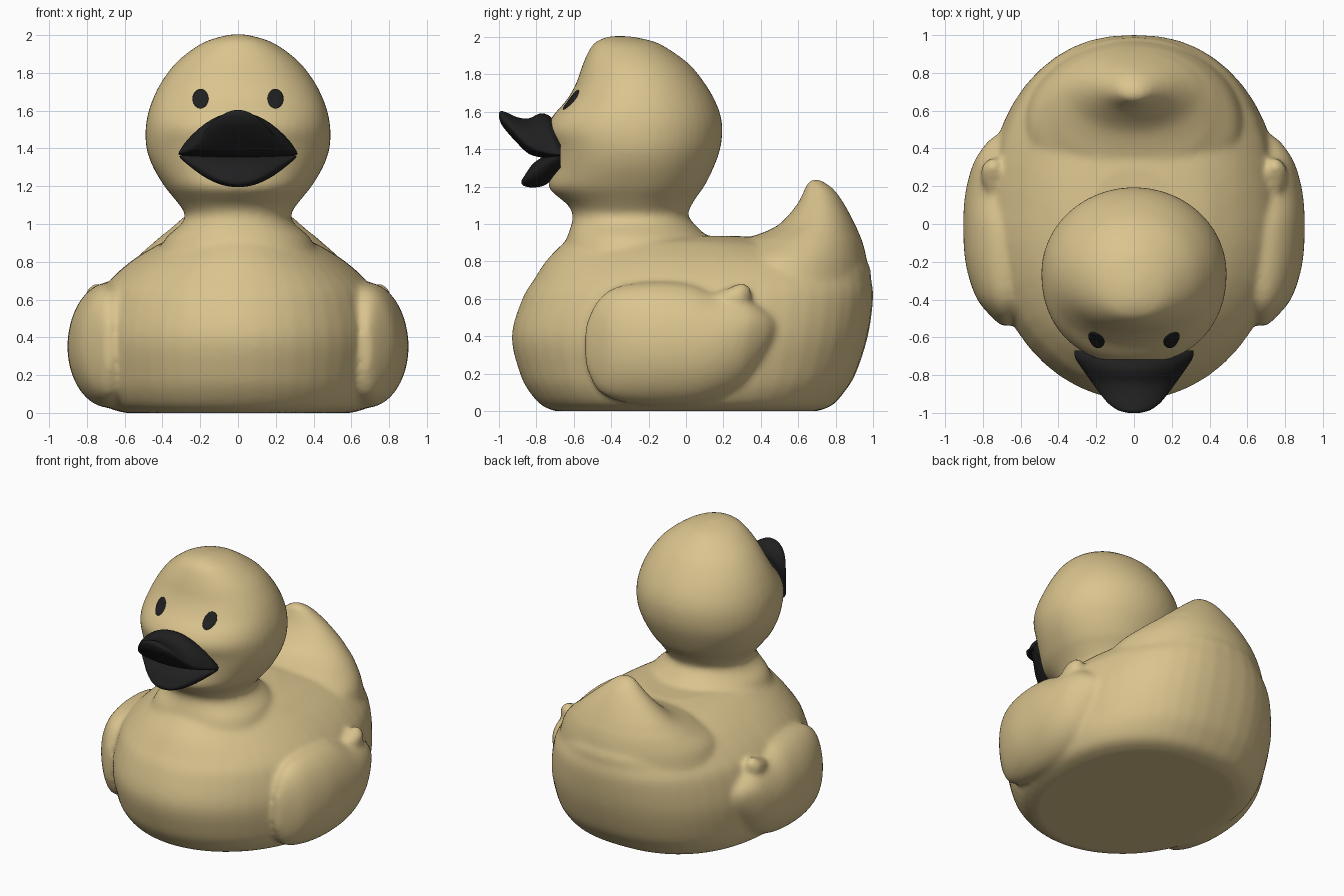
import bpy, bmesh, math
from mathutils import Vector
from mathutils.bvhtree import BVHTree

if "Cube" in bpy.data.objects:
    bpy.data.objects.remove(bpy.data.objects["Cube"])


def material(name, rgb):
    m = bpy.data.materials.new(name)
    m.diffuse_color = (*rgb, 1)
    m.use_nodes = True
    m.node_tree.nodes["Principled BSDF"].inputs["Base Color"].default_value = m.diffuse_color
    return m


TAN = material("warm_tan", (0.70, 0.55, 0.27))
BLACK = material("soft_black", (0.014, 0.014, 0.015))


def spline(rows, steps):
    """Smooth interpolation between section rows."""
    out = []
    for i in range(len(rows) - 1):
        a, b, c, d = (rows[max(0, min(len(rows) - 1, i + k))] for k in (-1, 0, 1, 2))
        for s in range(steps):
            t = s / steps
            out.append([q + 0.5 * t * (r - p + t * (2*p - 5*q + 4*r - s4 + t * (3*(q - r) + s4 - p)))
                        for p, q, r, s4 in zip(a, b, c, d)])
    return out + [list(rows[-1])]


def loft(bm, rows, axis="z", x0=0, lo_e=1.0, hi_e=1.0, n=48, steps=4):
    """Rows: position, half width, centre, low end, high end of each egg section."""
    rings = []
    for pos, hx, c, lo, hi in spline(rows, steps):
        ring = []
        for k in range(n):
            a = 2 * math.pi * k / n
            s, co = math.sin(a), math.cos(a)
            if s >= 0:
                e, v = hi_e, c + (hi - c) * abs(s) ** hi_e
            else:
                e, v = lo_e, c - (c - lo) * abs(s) ** lo_e
            x = x0 + max(hx, 0.004) * math.copysign(abs(co) ** min(e, 1), co)
            ring.append(bm.verts.new((x, v, pos) if axis == "z" else (x, pos, v)))
        rings.append(ring)
    faces = [bm.faces.new(rings[0]), bm.faces.new(rings[-1])]
    for r, q in zip(rings, rings[1:]):
        for k in range(n):
            faces.append(bm.faces.new((r[k], r[(k+1) % n], q[(k+1) % n], q[k])))
    bmesh.ops.recalc_face_normals(bm, faces=faces)


def finish(bm, name, mat):
    me = bpy.data.meshes.new(name)
    bm.to_mesh(me)
    bm.free()
    me.materials.append(mat)
    ob = bpy.data.objects.new(name, me)
    bpy.context.collection.objects.link(ob)
    bpy.ops.object.select_all(action="DESELECT")
    ob.select_set(True)
    bpy.context.view_layer.objects.active = ob
    return ob


bm = bmesh.new()
# Torso
loft(bm, [(0, .60, 0, -.70, .70), (.03, .69, 0, -.77, .78), (.1, .74, 0, -.835, .845),
          (.2, .765, 0, -.887, .907), (.4, .78, 0, -.932, .972), (.6, .74, 0, -.875, 1.0),
          (.7, .68, 0, -.815, .99), (.8, .57, 0, -.75, .96), (.87, .46, -.05, -.685, .75),
          (.91, .38, -.12, -.64, .5), (.935, .27, -.18, -.6, .3)], hi_e=0.85)
# Tail
loft(bm, [(.65, .60, .5, .1, .98), (.8, .55, .52, .12, .968), (.9, .45, .62, .26, .945),
          (.95, .39, .66, .40, .925), (1.0, .33, .7, .50, .903), (1.1, .215, .72, .59, .85),
          (1.18, .12, .71, .632, .795), (1.22, .07, .695, .65, .745), (1.24, .025, .69, .67, .71)])
# Neck and head
loft(bm, [(.85, .42, -.28, -.66, .12), (.93, .38, -.28, -.635, .11), (1.0, .30, -.28, -.612, .045),
          (1.05, .28, -.28, -.605, .01), (1.1, .31, -.28, -.63, .03), (1.15, .35, -.27, -.69, .06),
          (1.2, .39, -.26, -.735, .097), (1.3, .45, -.26, -.72, .147), (1.4, .485, -.26, -.72, .183),
          (1.5, .49, -.26, -.745, .195), (1.58, .478, -.26, -.71, .185), (1.66, .452, -.26, -.64, .155),
          (1.75, .407, -.26, -.588, .102), (1.85, .332, -.27, -.553, .022), (1.93, .235, -.3, -.517, -.085),
          (1.975, .15, -.33, -.48, -.17), (2.004, .04, -.36, -.41, -.3)], lo_e=0.92)
# Wings with a small raised feather tip
for side in (-1, 1):
    loft(bm, [(-.54, .02, .35, .25, .45), (-.48, .085, .36, .12, .58), (-.38, .16, .36, .06, .66),
              (-.2, .213, .35, .03, .69), (0, .223, .35, .03, .685), (.15, .215, .36, .06, .64),
              (.28, .185, .4, .12, .63), (.36, .15, .45, .2, .59), (.44, .09, .45, .32, .53),
              (.49, .02, .45, .41, .48)], axis="y", x0=side * 0.68)
    loft(bm, [(.14, .02, .6, .58, .62), (.22, .06, .6, .54, .655), (.29, .065, .61, .54, .685),
              (.33, .04, .62, .56, .675), (.35, .01, .63, .61, .65)], axis="y", x0=side * 0.745, n=24)
body = finish(bm, "body", TAN)

# Blend all body volumes into one smooth skin
rem = body.modifiers.new("blend", "REMESH")
rem.mode = "VOXEL"
rem.voxel_size = 0.017
smo = body.modifiers.new("soften", "SMOOTH")
smo.factor = 0.5
smo.iterations = 10
for m in ("blend", "soften"):
    bpy.ops.object.modifier_apply(modifier=m)
bpy.ops.object.shade_smooth()

# Upper bill, curling up at the tip
bm = bmesh.new()
loft(bm, [(-1.0, .03, 1.585, 1.57, 1.595), (-.985, .085, 1.565, 1.53, 1.604), (-.95, .135, 1.53, 1.485, 1.592),
          (-.9, .178, 1.475, 1.43, 1.57), (-.84, .222, 1.42, 1.375, 1.565), (-.77, .272, 1.39, 1.355, 1.592),
          (-.71, .31, 1.375, 1.35, 1.56), (-.67, .315, 1.37, 1.35, 1.48)], axis="y", hi_e=1.4)
finish(bm, "upper_bill", BLACK)
bpy.ops.object.shade_smooth_by_angle(angle=math.radians(50))

# Lower bill
bm = bmesh.new()
loft(bm, [(-.878, .03, 1.225, 1.215, 1.235), (-.865, .09, 1.235, 1.203, 1.255), (-.82, .165, 1.27, 1.195, 1.32),
          (-.76, .235, 1.315, 1.205, 1.36), (-.71, .29, 1.35, 1.24, 1.375), (-.67, .31, 1.36, 1.27, 1.375)],
     axis="y", lo_e=1.2)
finish(bm, "lower_bill", BLACK)
bpy.ops.object.shade_smooth_by_angle(angle=math.radians(50))

# Eyes: thin oval plates laid on the face
tree = BVHTree.FromObject(body, bpy.context.evaluated_depsgraph_get())
for side, label in ((-1, "right_eye"), (1, "left_eye")):
    bm = bmesh.new()

    def on_face(r, a):
        x, z = side * 0.198 + 0.042 * r * math.cos(a), 1.662 + 0.052 * r * math.sin(a)
        hit, nor, _, _ = tree.ray_cast(Vector((x, -2, z)), Vector((0, 1, 0)))
        return bm.verts.new(hit + nor * (0.007 if r < 1 else 0.003))

    n = 24
    mid = on_face(0, 0)
    rings = [[on_face(r, 2 * math.pi * k / n) for k in range(n)] for r in (0.35, 0.7, 0.95, 1.0)]
    for k in range(n):
        j = (k + 1) % n
        bm.faces.new((mid, rings[0][k], rings[0][j]))
        for p, q in zip(rings, rings[1:]):
            bm.faces.new((p[k], q[k], q[j], p[j]))
    finish(bm, label, BLACK)
    bpy.ops.object.shade_smooth()
